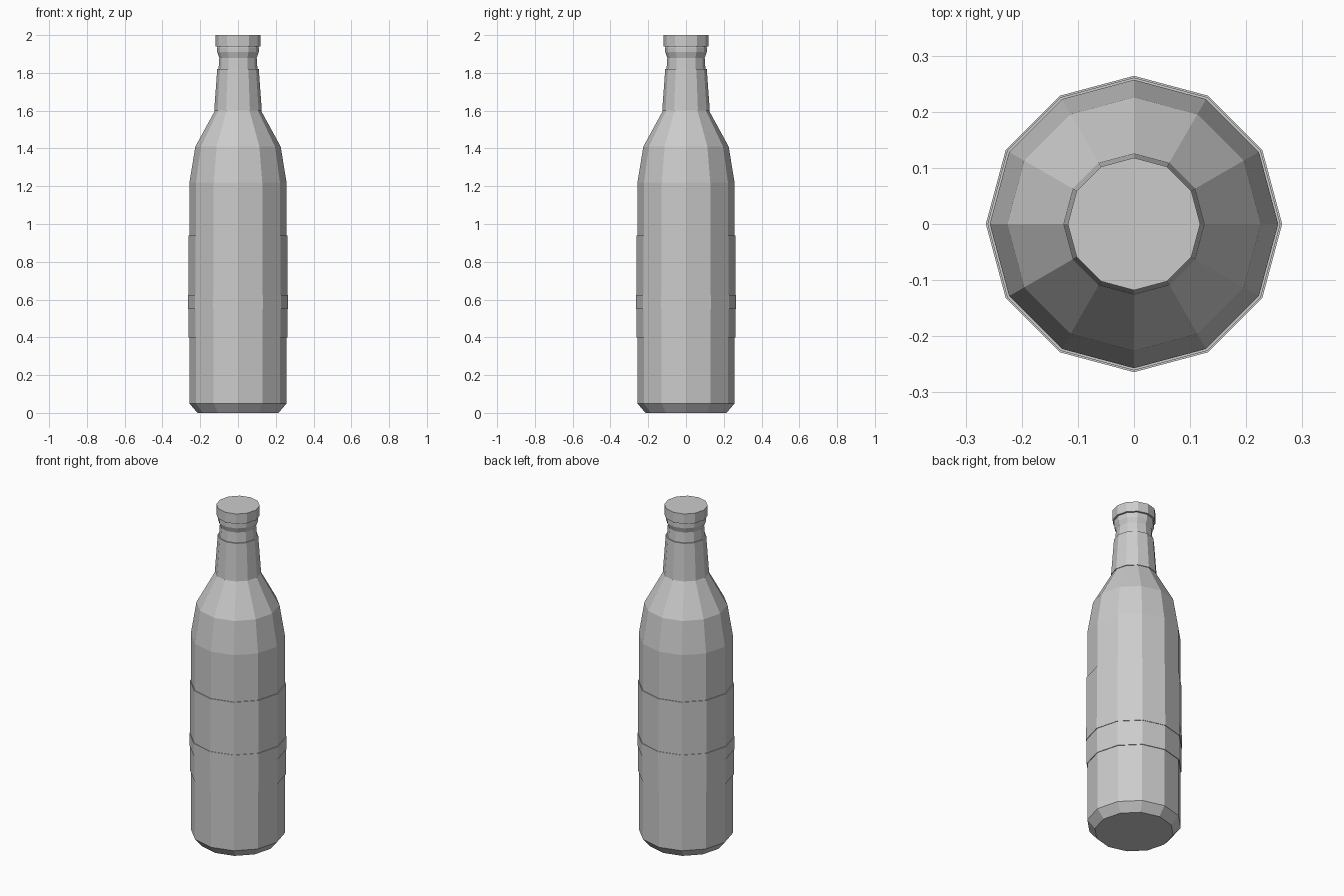
import bpy
import bmesh
from math import cos, sin, pi

if "Cube" in bpy.data.objects:
    bpy.data.objects.remove(bpy.data.objects["Cube"])

SIDES = 12


def lathe(name, profile, caps=True):
    """Revolve (radius, z) points into a flat-faceted 12-sided shape."""
    bm = bmesh.new()
    rings = [[bm.verts.new((r * cos(2 * pi * i / SIDES), r * sin(2 * pi * i / SIDES), z))
              for i in range(SIDES)] for r, z in profile]
    for low, high in zip(rings, rings[1:]):
        for i in range(SIDES):
            j = (i + 1) % SIDES
            bm.faces.new((low[i], low[j], high[j], high[i]))
    if caps:
        bm.faces.new(rings[0][::-1])
        bm.faces.new(rings[-1])
    mesh = bpy.data.meshes.new(name)
    bm.to_mesh(mesh)
    bm.free()
    obj = bpy.data.objects.new(name, mesh)
    bpy.context.collection.objects.link(obj)
    return obj


# Bottle: chamfered base, straight body, shoulder, neck and lip
lathe("bottle", [(0.215, 0), (0.257, 0.05), (0.257, 1.22), (0.226, 1.41),
                 (0.122, 1.6), (0.103, 1.82), (0.099, 1.88),
                 (0.110, 1.91), (0.110, 1.935), (0.104, 1.945)])

# Wrap-around body label with a slightly raised stripe
lathe("body_label", [(0.257, 0.4), (0.261, 0.4), (0.261, 0.94), (0.257, 0.94)], caps=False)
lathe("label_stripe", [(0.261, 0.55), (0.264, 0.55), (0.264, 0.625), (0.261, 0.625)], caps=False)

# Neck foil sleeve
lathe("neck_label", [(0.122, 1.6), (0.126, 1.6), (0.110, 1.82), (0.103, 1.82)], caps=False)

# Bottle cap
lathe("cap", [(0.118, 1.94), (0.118, 2.0)])
